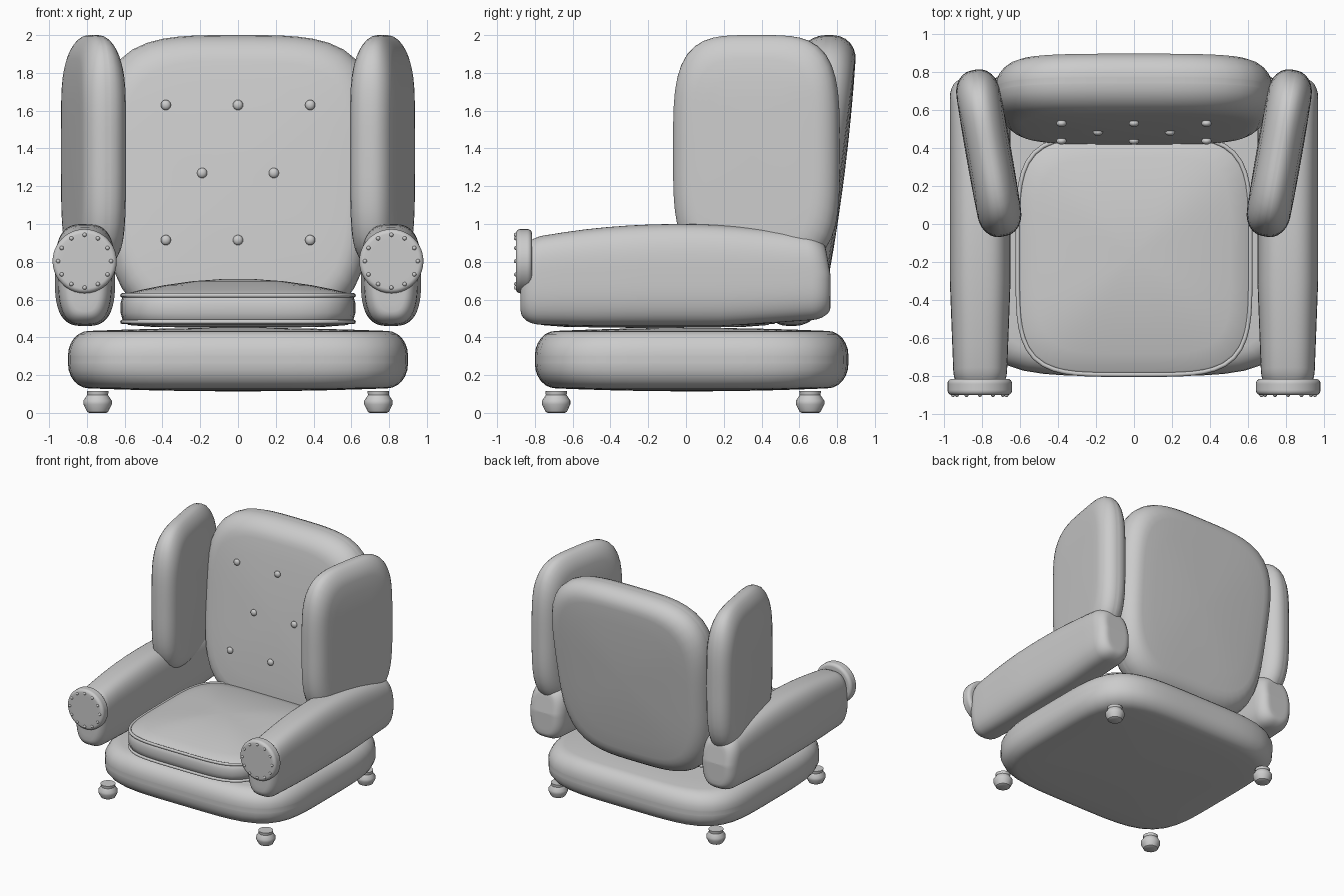
import bpy, bmesh, math
from mathutils import Matrix, Vector

if "Cube" in bpy.data.objects:
    bpy.data.objects.remove(bpy.data.objects["Cube"], do_unlink=True)

grey = bpy.data.materials.new("upholstery_grey")
grey.use_nodes = True
COLOUR = (0.6, 0.6, 0.6, 1)
grey.diffuse_color = COLOUR
grey.node_tree.nodes["Principled BSDF"].inputs["Base Color"].default_value = COLOUR


def finish(name, bm, angle=50):
    bmesh.ops.recalc_face_normals(bm, faces=bm.faces)
    mesh = bpy.data.meshes.new(name)
    bm.to_mesh(mesh)
    bm.free()
    mesh.materials.append(grey)
    ob = bpy.data.objects.new(name, mesh)
    bpy.context.collection.objects.link(ob)
    bpy.ops.object.select_all(action='DESELECT')
    ob.select_set(True)
    bpy.context.view_layer.objects.active = ob
    bpy.ops.object.shade_smooth_by_angle(angle=math.radians(angle))


def outline(a, b, n, count=64):
    """Rounded-rectangle outline as a superellipse."""
    pts = []
    for i in range(count):
        t = 2 * math.pi * i / count
        c, s = math.cos(t), math.sin(t)
        k = (abs(c) ** n + abs(s) ** n) ** (-1 / n)
        pts.append((a * c * k, b * s * k))
    return pts


def loft(name, rings, place, n, count=64, angle=50):
    """Join rings (half u, half v, w); place maps (u, v, w) into the model."""
    bm = bmesh.new()
    loops = [[bm.verts.new(place(u, v, w)) for u, v in outline(a, b, n, count)]
             for a, b, w in rings]
    for lo, hi in zip(loops, loops[1:]):
        for i in range(count):
            j = (i + 1) % count
            bm.faces.new((lo[i], lo[j], hi[j], hi[i]))
    for loop, w in ((loops[0], rings[0][2]), (loops[-1], rings[-1][2])):
        pole = bm.verts.new(place(0, 0, w))
        for i in range(count):
            bm.faces.new((loop[i], loop[(i + 1) % count], pole))
    finish(name, bm, angle)


def pad(name, a, b, half, r, place, n, bulge=0.0, lip=None, count=64):
    """Stuffed pad: straight sides, rolled edge and a gently domed face each way."""
    lip = lip or r
    side = [(a, b, (half - r) * k / 6) for k in range(6)]
    for k in range(7):
        t = k / 6 * math.pi / 2
        inset = lip * (1 - math.cos(t))
        side.append((a - inset, b - inset, half - r + r * math.sin(t)))
    for f in (0.8, 0.55, 0.3, 0.08):
        side.append(((a - lip) * f, (b - lip) * f, half + bulge * (1 - f * f)))
    under = [(p, q, -w) for p, q, w in reversed(side[1:])]
    loft(name, under + side, place, n, count)


def piping(name, a, b, y, z, n, r):
    data = bpy.data.curves.new(name, 'CURVE')
    data.dimensions = '3D'
    data.bevel_depth = r
    data.bevel_resolution = 2
    sp = data.splines.new('POLY')
    pts = outline(a, b, n, 80)
    sp.points.add(len(pts) - 1)
    for p, (u, v) in zip(sp.points, pts):
        p.co = (u, v + y, z, 1)
    sp.use_cyclic_u = True
    data.materials.append(grey)
    bpy.context.collection.objects.link(bpy.data.objects.new(name, data))


def studs(name, centres, r, squash=0.7):
    bm = bmesh.new()
    for c in centres:
        m = Matrix.Translation(c) @ Matrix.Diagonal((1, squash, 1, 1))
        bmesh.ops.create_uvsphere(bm, u_segments=12, v_segments=8, radius=r, matrix=m)
    finish(name, bm)


# Base with piping and a row of tacks following the curved front
pad("base", 0.9, 0.83, 0.152, 0.13, lambda u, v, w: (u, v + 0.03, w + 0.282), 4.5,
    bulge=0.016, lip=0.11)
piping("base_piping", 0.825, 0.755, 0.03, 0.16, 4.5, 0.01)
tack_x = [-0.7 + 1.4 * i / 18 for i in range(19)]
studs("base_tacks", [(x, 0.03 - 0.805 * (1 - abs(x / 0.875) ** 4.5) ** (1 / 4.5), 0.2)
                     for x in tack_x], 0.01)

# Seat cushion with two piped seams
cushion = [(0.1, 0.1, 0.45), (0.45, 0.47, 0.455), (0.58, 0.6, 0.465), (0.61, 0.625, 0.49),
           (0.622, 0.637, 0.53), (0.622, 0.637, 0.58), (0.61, 0.625, 0.62)]
cushion += [(0.6 * f, 0.61 * f, 0.63 + 0.08 * (1 - f * f)) for f in (1, 0.85, 0.65, 0.4, 0.15)]
loft("seat_cushion", cushion, lambda u, v, w: (u, v - 0.165, w), 4.5)
for label, z in (("upper", 0.622), ("lower", 0.482)):
    piping(label + "_cushion_piping", 0.612, 0.628, -0.165, z, 4.5, 0.012)


# Backrest, leaning backwards and narrowing towards the bottom
def place_back(u, v, w):
    taper = 0.94 + 0.06 * v / 0.77
    return (u * taper, 0.657 + 0.13 * v + w, 1.23 + v)


pad("backrest", 0.765, 0.77, 0.158, 0.14, place_back, 3.7, bulge=0.02)

# Tufting buttons, alternating rows of three and two
rows = ((1.63, (-0.382, 0, 0.382)), (1.27, (-0.19, 0.19)), (0.915, (-0.382, 0, 0.382)))
studs("back_buttons", [(x, 0.478 + 0.13 * (z - 1.23), z) for z, xs in rows for x in xs], 0.027)

for label, s in (("left", 1), ("right", -1)):
    # Wing, turned inwards at the front and thinner along its top
    yaw = Matrix.Rotation(math.radians(-10), 3, 'Z')

    def place_wing(u, v, w):
        thin = 1 - 0.3 * max(0, (v - 0.3) / 0.315) ** 2
        p = yaw @ Vector((w * thin, u, 0))
        return (s * (0.765 + p.x), 0.373 + p.y, 1.385 + v)

    pad(label + "_wing", 0.445, 0.615, 0.116, 0.1, place_wing, 3.8, bulge=0.004, lip=0.125)

    # Arm, highest in the middle, slimmer at the front, underside lifting to the rear
    def place_arm(u, v, w):
        y = w - 0.055
        slim = 1 - 0.12 * max(0, -y - 0.3) / 0.5
        if v > 0:
            v *= 1 - 0.4 * (y + 0.02) ** 2
        else:
            v *= 1 - 0.25 * max(0, y - 0.2) - 0.1 * max(0, -y - 0.5)
        lean = -0.035 * max(0, v) / 0.27 * max(0, y + 0.6)
        front = 0.09 * max(0, v) / 0.27 * max(0, -y - 0.5)
        return (s * (0.81 + u * slim), y + lean + front, 0.73 + v)

    pad(label + "_arm", 0.16, 0.27, 0.82, 0.1, place_arm, 3, lip=0.07)

    # Round scroll on the arm front, with a ring of tacks
    centre = Vector((s * 0.812, -0.858, 0.803))
    pad(label + "_arm_scroll", 0.17, 0.17, 0.043, 0.025,
        lambda u, v, w: centre + Vector((u, w, v)), 2, count=40)
    ring = [math.tau * i / 12 for i in range(12)]
    studs(label + "_scroll_tacks",
          [centre + Vector((0.14 * math.sin(t), -0.042, 0.14 * math.cos(t))) for t in ring],
          0.011, 1)

    # Turned feet
    for end, y in (("front", -0.687), ("back", 0.657)):
        foot = [(0.045, 0), (0.056, 0.006), (0.075, 0.045), (0.075, 0.065),
                (0.055, 0.095), (0.058, 0.117)]
        loft(f"{end}_{label}_foot", [(r, r, z) for r, z in foot],
             lambda u, v, w: (s * 0.743 + u, y + v, w), 2, 16, 35)
